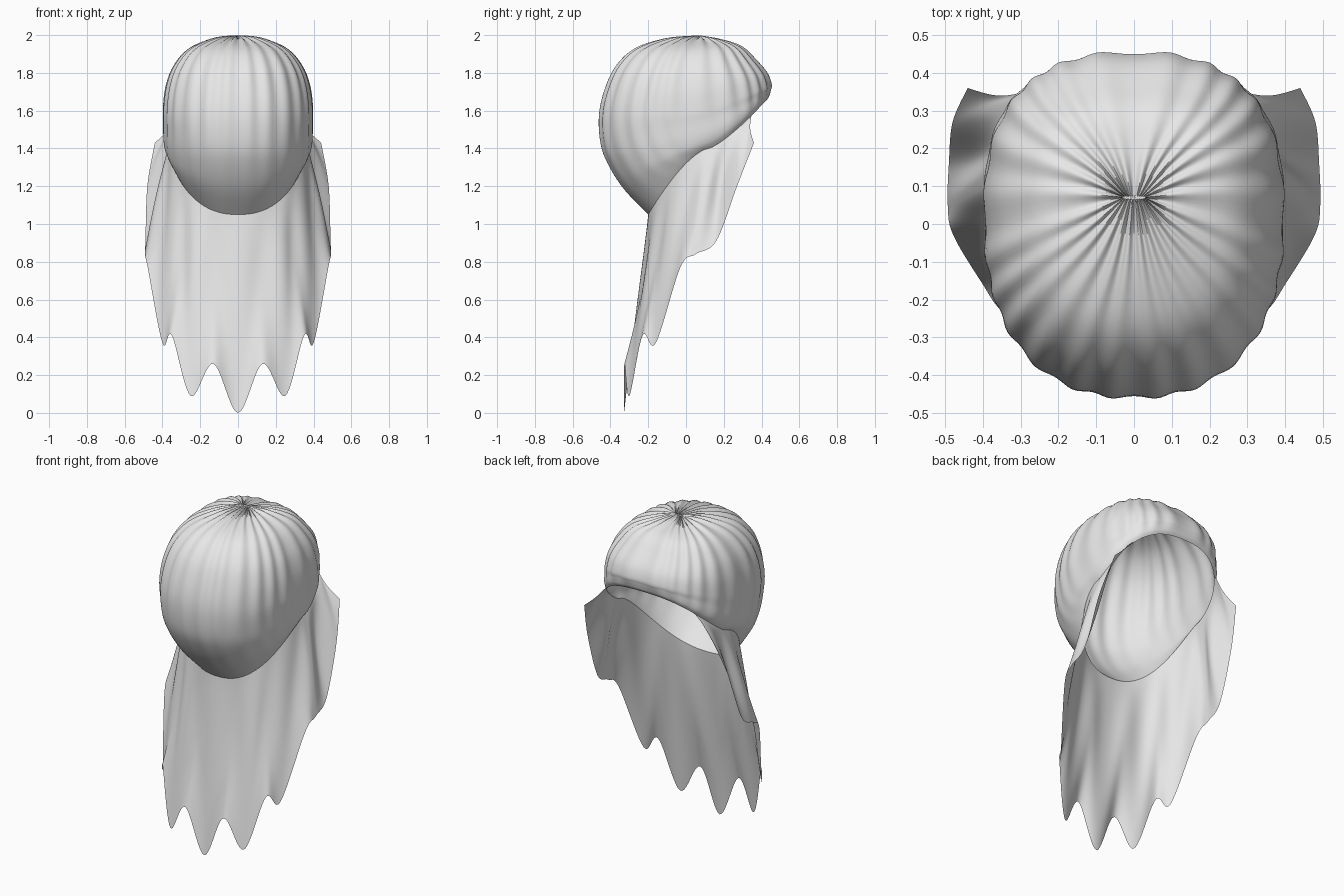
import bpy
import bmesh
from math import sin, cos, pi, copysign
from mathutils import Vector

cube = bpy.data.objects.get("Cube")
if cube:
    bpy.data.objects.remove(cube, do_unlink=True)


def make_material(name, colour):
    mat = bpy.data.materials.new(name)
    mat.use_nodes = True
    mat.diffuse_color = colour
    mat.node_tree.nodes["Principled BSDF"].inputs["Base Color"].default_value = colour
    return mat


fabric = make_material("pale grey fabric", (0.8, 0.8, 0.8, 1))


def spline(keys, t):
    """Smooth curve through the keys, with t from zero to one."""
    last = len(keys) - 1
    i = min(int(t * last), last - 1)
    f = t * last - i
    a, b, c, d = (Vector(keys[max(0, min(last, i + k))]) for k in (-1, 0, 1, 2))
    return b + 0.5 * f * (c - a + f * (2 * a - 5 * b + 4 * c - d + f * (3 * (b - c) + d - a)))


def power(value, exponent):
    return copysign(abs(value) ** exponent, value)


def ramp(value, start, end):
    return max(0, min(1, (value - start) / (end - start)))


def build_sheet(name, rows, closed=False):
    """Skin a grid of points into a smooth shaded sheet."""
    bm = bmesh.new()
    grid = [[bm.verts.new(p) for p in row] for row in rows]
    for upper, lower in zip(grid, grid[1:]):
        count = len(upper)
        for i in range(count if closed else count - 1):
            j = (i + 1) % count
            bm.faces.new((upper[i], lower[i], lower[j], upper[j]))
    if closed:
        bm.faces.new(grid[0])
    mesh = bpy.data.meshes.new(name)
    bm.to_mesh(mesh)
    bm.free()
    mesh.materials.append(fabric)
    obj = bpy.data.objects.new(name, mesh)
    bpy.context.collection.objects.link(obj)
    bpy.ops.object.select_all(action="DESELECT")
    obj.select_set(True)
    bpy.context.view_layer.objects.active = obj
    bpy.ops.object.shade_smooth_by_angle(angle=pi / 3)


# Hood profiles from gathered crown to rim, each as
# front (y, z), side (x, y, z) and back (y, z)
FRONT = [(.065, 1.99), (-.1, 1.98), (-.265, 1.93), (-.365, 1.84), (-.425, 1.72),
         (-.458, 1.58), (-.452, 1.43), (-.415, 1.32), (-.33, 1.185), (-.2, 1.05)]
SIDE = [(.03, .07, 1.99), (.13, .06, 1.98), (.26, .04, 1.925), (.34, .02, 1.83),
        (.38, .01, 1.72), (.395, .01, 1.6), (.395, .03, 1.53), (.395, .06, 1.46),
        (.385, .09, 1.42), (.365, .12, 1.4)]
BACK = [(.075, 1.99), (.18, 1.975), (.295, 1.94), (.375, 1.865), (.43, 1.8),
        (.453, 1.74), (.45, 1.71), (.445, 1.69), (.44, 1.675), (.43, 1.66)]


def hood_point(t, angle):
    """Point on the hood; angle zero is the front, pi is the back."""
    (front_y, front_z), (side_x, side_y, side_z), (back_y, back_z) = (
        spline(profile, t) for profile in (FRONT, SIDE, BACK))
    s, c = sin(angle), cos(angle)
    square = 0.86 if c > 0 else 0.78
    pleat = -cos(24 * angle + 0.9 * sin(5 * angle))
    swell = 1 + pleat * (0.028 * (1 - t) ** 2 * min(1, 8 * t) + 0.005 * sin(pi * t))
    x = side_x * power(s, square) * swell
    if c > 0:
        # The belly hangs low all round the front, above a slanting rim
        sag = ramp(t, 0.45, 0.75)
        rim = ramp(t, 0.85, 1)
        drop = c ** (1.35 - 0.5 * sag + 0.45 * rim)
        y = side_y + (front_y - side_y) * c ** square * swell
        z = side_z + (front_z - side_z) * drop
    else:
        y = side_y + (back_y - side_y) * (-c) ** square * swell
        z = side_z + (back_z - side_z) * -c
    return Vector((x, y, z + 0.009 * pleat * max(0, 1 - 4 * t)))


SEGMENTS, RINGS = 192, 40
build_sheet("hood", [
    [hood_point(r / RINGS, 2 * pi * s / SEGMENTS) for s in range(SEGMENTS)]
    for r in range(RINGS + 1)], closed=True)

# Hem of the hanging cloth, from the centre tip to the rear corner:
# angle where the column meets the rim, then x, y, z
HEM = [
    (0, 0, -.328, 0),
    (.3, .13, -.326, .26),
    (.57, .25, -.3, .09),
    (.82, .35, -.23, .41),
    (1.08, .4, -.16, .37),
    (1.4, .478, -.03, .77),
    (1.6, .493, .05, .84),
    (1.78, .49, .16, .91),
    (2.05, .48, .27, 1.2),
    (2.3, .44, .36, 1.43),
]
HEM_FULL = [(-a, -x, y, z) for a, x, y, z in reversed(HEM[1:])] + HEM


def cloth_column(u, steps):
    """Column of cloth falling from the rim to the hem, with soft folds."""
    angle, *hem = spline(HEM_FULL, u)
    top = hood_point(1, angle)
    drop = Vector(hem) - top
    outward = Vector((sin(angle), -cos(angle), 0))
    ridge = cos(pi * (u * (len(HEM_FULL) - 1) - len(HEM) + 1))
    side = min(1, abs(angle) / 2.2)
    points = []
    for k in range(steps + 1):
        t = k / steps
        ease = t ** (1.12 - 0.37 * side ** 2)
        p = top + Vector((drop.x * ease, drop.y * ease, drop.z * t))
        points.append(p + outward * 0.014 * (ridge - 0.5) * sin(pi * t))
    return points


columns = [cloth_column(i / 180, 28) for i in range(181)]
build_sheet("hanging_cloth", list(zip(*columns)))
